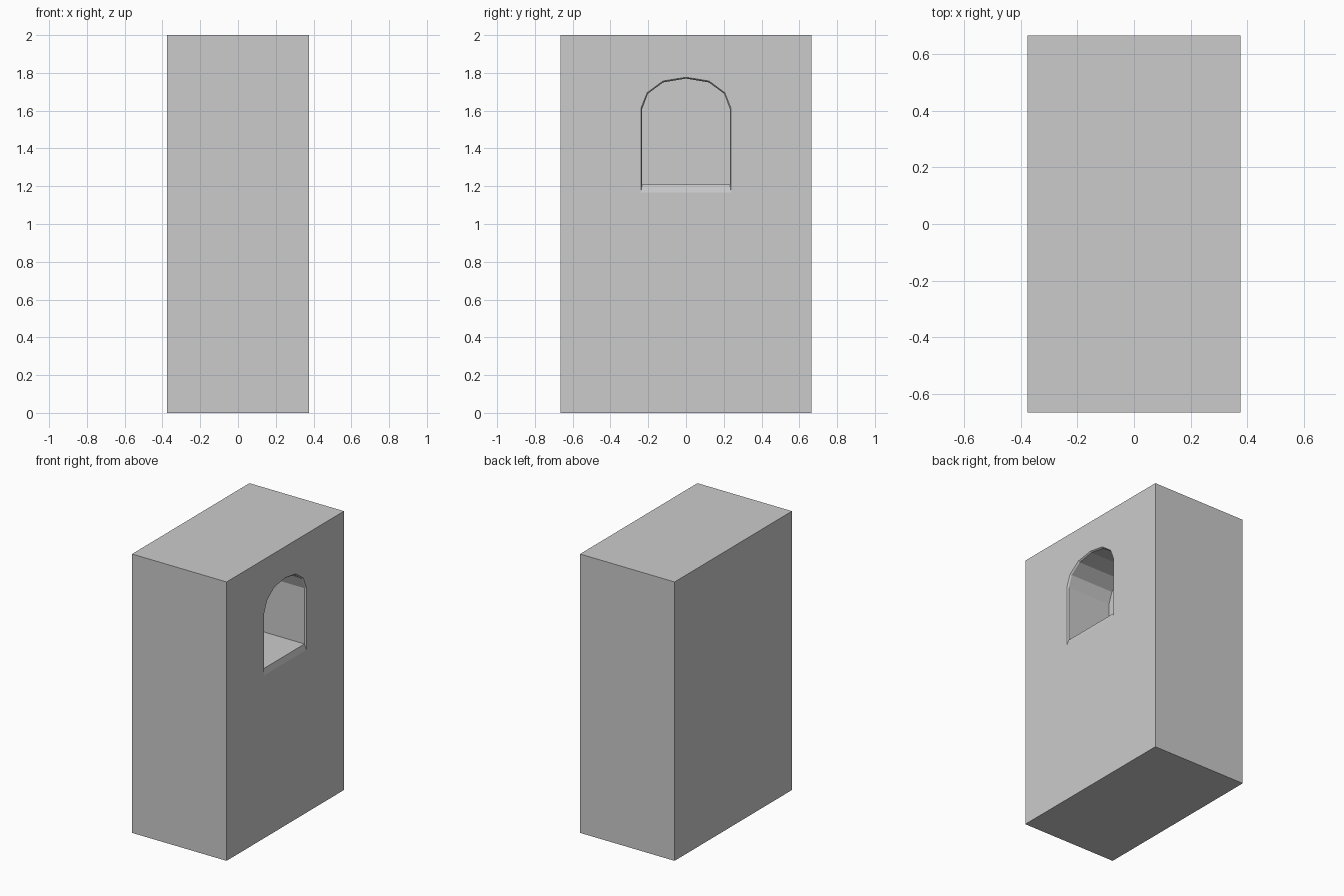
import bpy, bmesh

if "Cube" in bpy.data.objects:
    bpy.data.objects.remove(bpy.data.objects["Cube"])

W, D, H = 0.75, 1.33, 2.0

# Solid block standing on the ground
bpy.ops.mesh.primitive_cube_add(size=1, location=(0, 0, H / 2))
block = bpy.context.object
block.name = "block_with_niche"
block.scale = (W, D, H)
bpy.ops.object.transform_apply(location=True, scale=True)


def arch(half):
    """Mirror a half profile (y, z), from bottom corner up to the apex."""
    return half + [(-y, z) for y, z in reversed(half[:-1])]


inner = arch([(0.232, 1.21), (0.232, 1.61), (0.202, 1.69), (0.12, 1.75), (0, 1.77)])
outer = arch([(0.239, 1.167), (0.239, 1.612), (0.206, 1.695), (0.122, 1.757), (0, 1.777)])

# Niche cutter: shallow sloped lip, then a deep arched recess
bm = bmesh.new()
rings = [[bm.verts.new((x, y, z)) for y, z in profile]
         for x, profile in ((0.5, outer), (W / 2, outer), (W / 2 - 0.01, inner), (0.02, inner))]
n = len(inner)
for a, b in zip(rings, rings[1:]):
    for i in range(n):
        j = (i + 1) % n
        bm.faces.new((a[i], a[j], b[j], b[i]))
bm.faces.new(rings[0])
bm.faces.new(rings[-1])
bmesh.ops.recalc_face_normals(bm, faces=bm.faces)
mesh = bpy.data.meshes.new("niche_cutter")
bm.to_mesh(mesh)
bm.free()
cutter = bpy.data.objects.new("niche_cutter", mesh)
bpy.context.collection.objects.link(cutter)
cutter.hide_render = True

# Carve the niche into the right side
cut = block.modifiers.new("niche", 'BOOLEAN')
cut.operation = 'DIFFERENCE'
cut.solver = 'EXACT'
cut.object = cutter
bpy.context.view_layer.objects.active = block
bpy.ops.object.modifier_apply(modifier=cut.name)
bpy.data.objects.remove(cutter)
